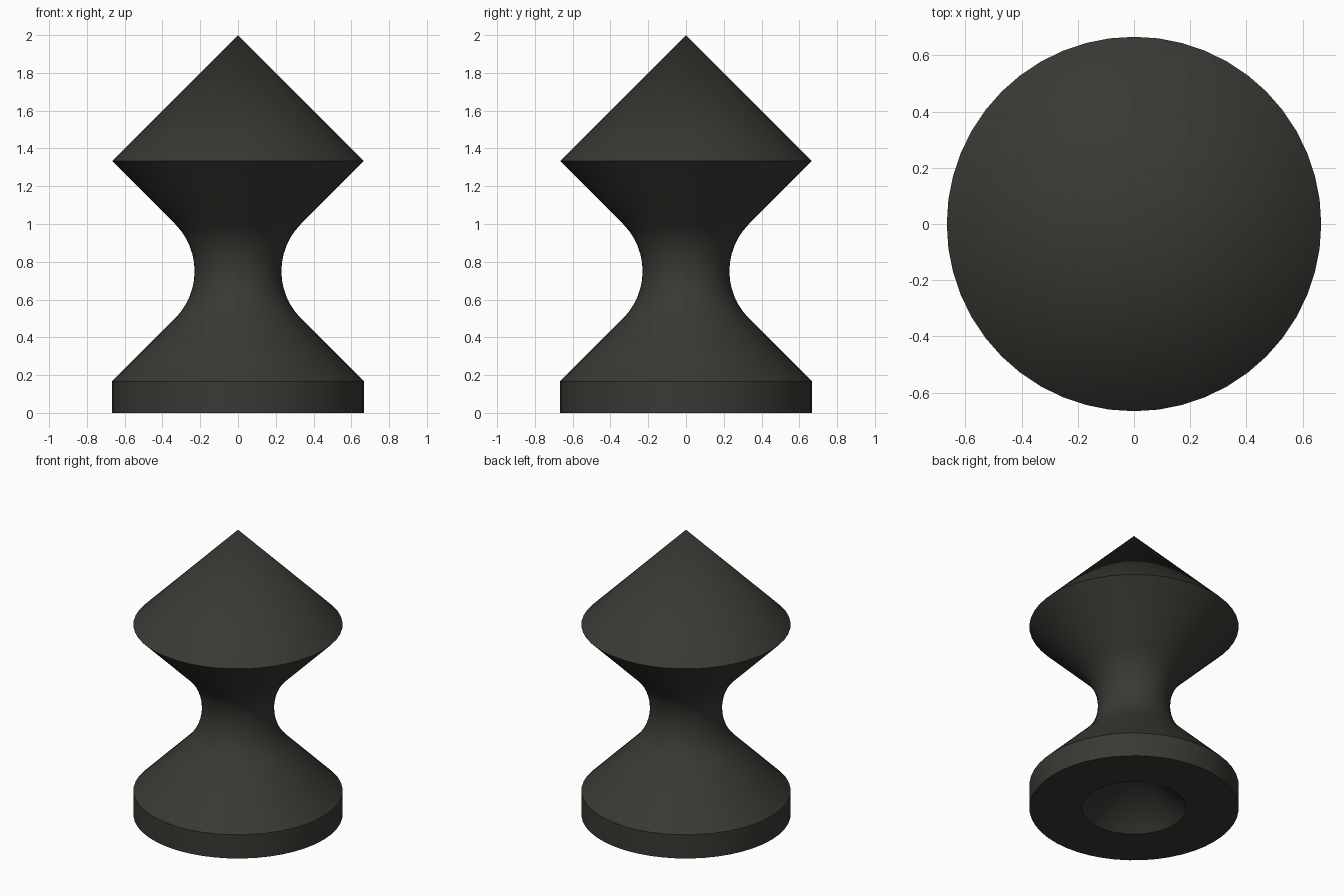
import bpy, bmesh
from math import sin, cos, pi, radians

if "Cube" in bpy.data.objects:
    bpy.data.objects.remove(bpy.data.objects["Cube"])

SIDES = 48
R = 2 / 3                      # widest radius

# Half profile from the conical recess in the base up to the tip
profile = [(0, R / 2), (R / 2, 0), (R, 0), (R, 1 / 6)]

# Waist fillet: quarter arc tangent to both 45 degree slopes
arc_r = 0.25 * 2 ** 0.5
arc_x, arc_z, steps = 1 / 3 + 0.25, 0.75, 12
for i in range(steps + 1):
    a = -pi / 4 + (pi / 2) * i / steps
    profile.append((arc_x - arc_r * cos(a), arc_z + arc_r * sin(a)))

profile += [(R, 2 - R), (0, 2)]

# Turn the profile around the z axis
bm = bmesh.new()
verts = [bm.verts.new((x, 0, z)) for x, z in profile]
edges = [bm.edges.new(pair) for pair in zip(verts, verts[1:])]
bmesh.ops.spin(bm, geom=verts + edges, cent=(0, 0, 0), axis=(0, 0, 1),
               angle=2 * pi, steps=SIDES, use_duplicate=False)
bmesh.ops.remove_doubles(bm, verts=bm.verts, dist=1e-4)
bmesh.ops.recalc_face_normals(bm, faces=bm.faces)

mesh = bpy.data.meshes.new("turned_piece")
bm.to_mesh(mesh)
bm.free()
piece = bpy.data.objects.new("turned_piece", mesh)
bpy.context.collection.objects.link(piece)

# Dark finish
dark = bpy.data.materials.new("dark_finish")
dark.diffuse_color = (0.04, 0.04, 0.034, 1)
dark.use_nodes = True
dark.node_tree.nodes["Principled BSDF"].inputs["Base Color"].default_value = dark.diffuse_color
mesh.materials.append(dark)

# Smooth sides with crisp rims
bpy.context.view_layer.objects.active = piece
piece.select_set(True)
bpy.ops.object.shade_smooth_by_angle(angle=radians(30))
